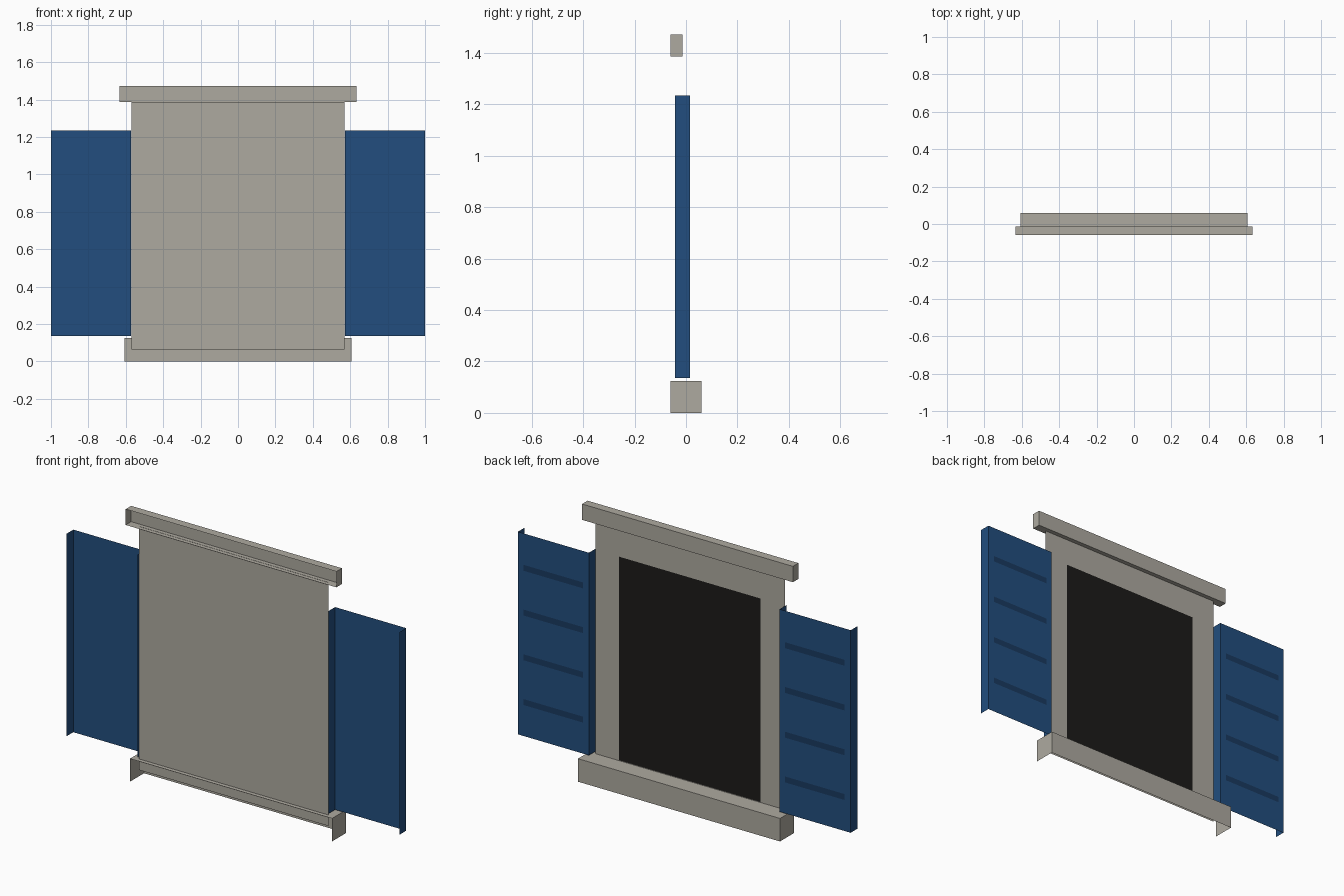
import bpy, bmesh
from mathutils import Vector

if "Cube" in bpy.data.objects:
    bpy.data.objects.remove(bpy.data.objects["Cube"])


def material(name, r, g, b):
    m = bpy.data.materials.new(name)
    m.diffuse_color = (r, g, b, 1)
    m.use_nodes = True
    m.node_tree.nodes["Principled BSDF"].inputs["Base Color"].default_value = m.diffuse_color
    return m


STONE = material("stone", 0.42, 0.40, 0.35)
BLUE = material("blue_paint", 0.016, 0.076, 0.21)
DARK_BLUE = material("slat_blue", 0.010, 0.042, 0.115)
GLASS = material("dark_glass", 0.012, 0.011, 0.010)


def shell(name, x, y, z, mat, keep):
    """Box over the given ranges, keeping only the faces whose outward side is listed."""
    bm = bmesh.new()
    bmesh.ops.create_cube(bm, size=1)
    for v in bm.verts:
        v.co = Vector([a + (b - a) * (c + 0.5) for (a, b), c in zip((x, y, z), v.co)])
    bm.normal_update()
    axes = {"x": Vector((1, 0, 0)), "y": Vector((0, 1, 0)), "z": Vector((0, 0, 1))}
    wanted = [axes[k[1]] * (1 if k[0] == "+" else -1) for k in keep]
    drop = [f for f in bm.faces if not any(f.normal.dot(w) > 0.9 for w in wanted)]
    bmesh.ops.delete(bm, geom=drop, context="FACES")
    return finish(name, bm, mat)


def panel(name, x, y, z, mat):
    """Flat sheet facing +y."""
    bm = bmesh.new()
    corners = [(x[1], z[0]), (x[0], z[0]), (x[0], z[1]), (x[1], z[1])]
    bm.faces.new([bm.verts.new((a, y, b)) for a, b in corners])
    return finish(name, bm, mat)


def finish(name, bm, mat):
    mesh = bpy.data.meshes.new(name)
    bm.to_mesh(mesh)
    bm.free()
    mesh.materials.append(mat)
    ob = bpy.data.objects.new(name, mesh)
    bpy.context.collection.objects.link(ob)
    return ob


# Flat surround and window pane
panel("window_surround", (-0.57, 0.57), -0.037, (0.065, 1.388), STONE)
panel("window_pane", (-0.426, 0.426), -0.033, (0.13, 1.235), GLASS)

# Sill (open underneath and towards the wall) and lintel (open towards the wall)
shell("sill", (-0.607, 0.607), (-0.06, 0.06), (0, 0.125), STONE,
      ("+x", "-x", "+y", "+z"))
shell("lintel", (-0.633, 0.633), (-0.06, -0.013), (1.387, 1.473), STONE,
      ("+x", "-x", "+y", "+z", "-z"))

# Shutters: front and side faces only, with four darker slats each
for side, s in (("left", -1), ("right", 1)):
    x = sorted((s * 0.573, s * 1.0))
    shell(side + "_shutter", x, (-0.043, 0.015), (0.135, 1.235), BLUE,
          ("+x", "-x", "+y"))
    for i in range(4):
        zc = 0.685 + (i - 1.5) * 0.243
        panel(f"{side}_slat_{i + 1}", (x[0] + 0.035, x[1] - 0.035), 0.017,
              (zc - 0.016, zc + 0.016), DARK_BLUE)
